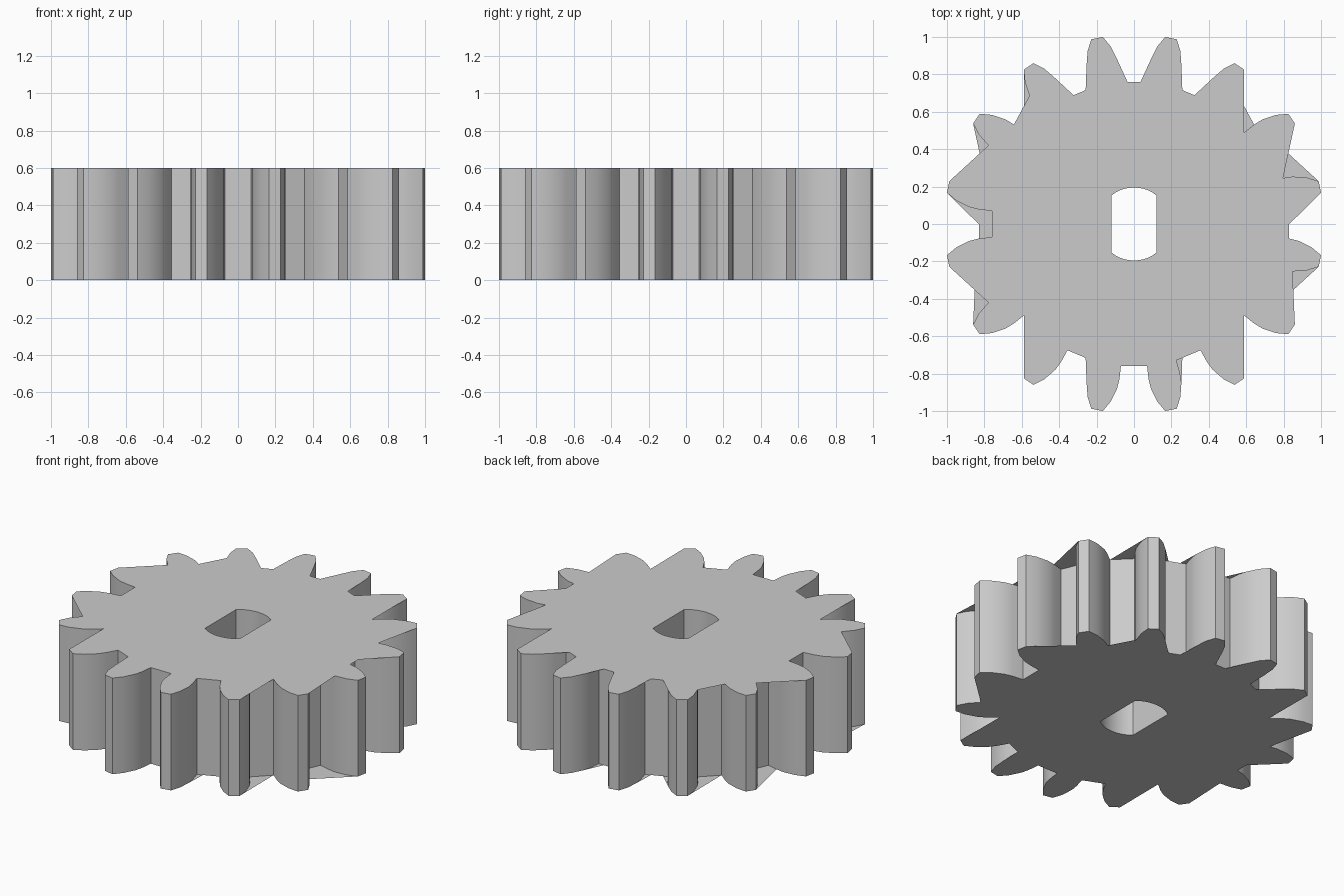
import bpy, bmesh, math
from mathutils import Vector, Matrix

cube = bpy.data.objects.get("Cube")
if cube:
    bpy.data.objects.remove(cube, do_unlink=True)

TEETH = 16
HEIGHT = 0.6
PITCH = 2 * math.pi / TEETH

grey = bpy.data.materials.new("light grey")
grey.use_nodes = True
colour = (0.6, 0.6, 0.6, 1)
grey.diffuse_color = colour
grey.node_tree.nodes["Principled BSDF"].inputs["Base Color"].default_value = colour

# One gap between teeth, pointing to +y: root, flank, tip corner
half = [(0.035, 0.76), (0.07, 0.76), (0.078, 0.83), (0.09, 0.88), (0.125, 0.95), (0.167, 1.0)]
gap = [Vector((-x, y, 0)) for x, y in reversed(half)] + [Vector((x, y, 0)) for x, y in half]


def gap_points(k):
    turn = Matrix.Rotation(-k * PITCH, 3, "Z")
    return [turn @ p for p in gap]


def add_object(name, bm):
    mesh = bpy.data.meshes.new(name)
    bm.to_mesh(mesh)
    bm.free()
    mesh.materials.append(grey)
    obj = bpy.data.objects.new(name, mesh)
    bpy.context.collection.objects.link(obj)
    return obj


def add_loop(bm, points):
    verts = [bm.verts.new(p) for p in points]
    return [bm.edges.new((a, b)) for a, b in zip(verts, verts[1:] + verts[:1])]


# Gear body with a double-flat shaft hole
outline = [p for k in range(TEETH) for p in gap_points(k)]
radius, flat = 0.195, 0.12
start = math.acos(flat / radius)
steps = 10
arc = [start + (math.pi - 2 * start) * i / steps for i in range(steps + 1)]
hole = [Vector((radius * math.cos(a + s), radius * math.sin(a + s), 0))
        for s in (0, math.pi) for a in arc]

bm = bmesh.new()
edges = add_loop(bm, outline) + add_loop(bm, hole)
bmesh.ops.triangle_fill(bm, edges=edges, use_beauty=True, normal=(0, 0, 1))
result = bmesh.ops.extrude_face_region(bm, geom=bm.faces[:], use_keep_orig=True)
top = [g for g in result["geom"] if isinstance(g, bmesh.types.BMVert)]
bmesh.ops.translate(bm, verts=top, vec=(0, 0, HEIGHT))
bmesh.ops.recalc_face_normals(bm, faces=bm.faces[:])
gear = add_object("gear_body", bm)

# Flat webs bridging some gaps: gap number, first and last gap point;
# the underside repeats the top side mirrored in x
webs = [(0, 6, 9), (0, 2, 5), (1, 6, 9), (1, 2, 5), (-1, 6, 9), (-1, 2, 5),
        (2, 0, 7), (-2, 3, 9), (3, 0, 8), (-3, 0, 9), (4, 0, 7), (4, 3, 8),
        (5, 2, 11), (-5, 2, 11), (6, 4, 11), (-6, 0, 7), (-7, 2, 5)]
bm = bmesh.new()
for side, z in ((1, HEIGHT), (-1, 0)):
    for k, first, last in webs:
        pts = [Vector((p.x * side, p.y, z)) for p in gap_points(k)]
        for i in range(first, last - 1):
            tri = [pts[last], pts[i], pts[i + 1]]
            normal = (tri[1] - tri[0]).cross(tri[2] - tri[0])
            if normal.z * side < 0:
                tri.reverse()
            bm.faces.new([bm.verts.new(p) for p in tri])
add_object("gap_webs", bm)

# Smooth flanks, sharp tooth edges
bpy.ops.object.select_all(action="DESELECT")
gear.select_set(True)
bpy.context.view_layer.objects.active = gear
bpy.ops.object.shade_smooth_by_angle(angle=math.radians(25))
